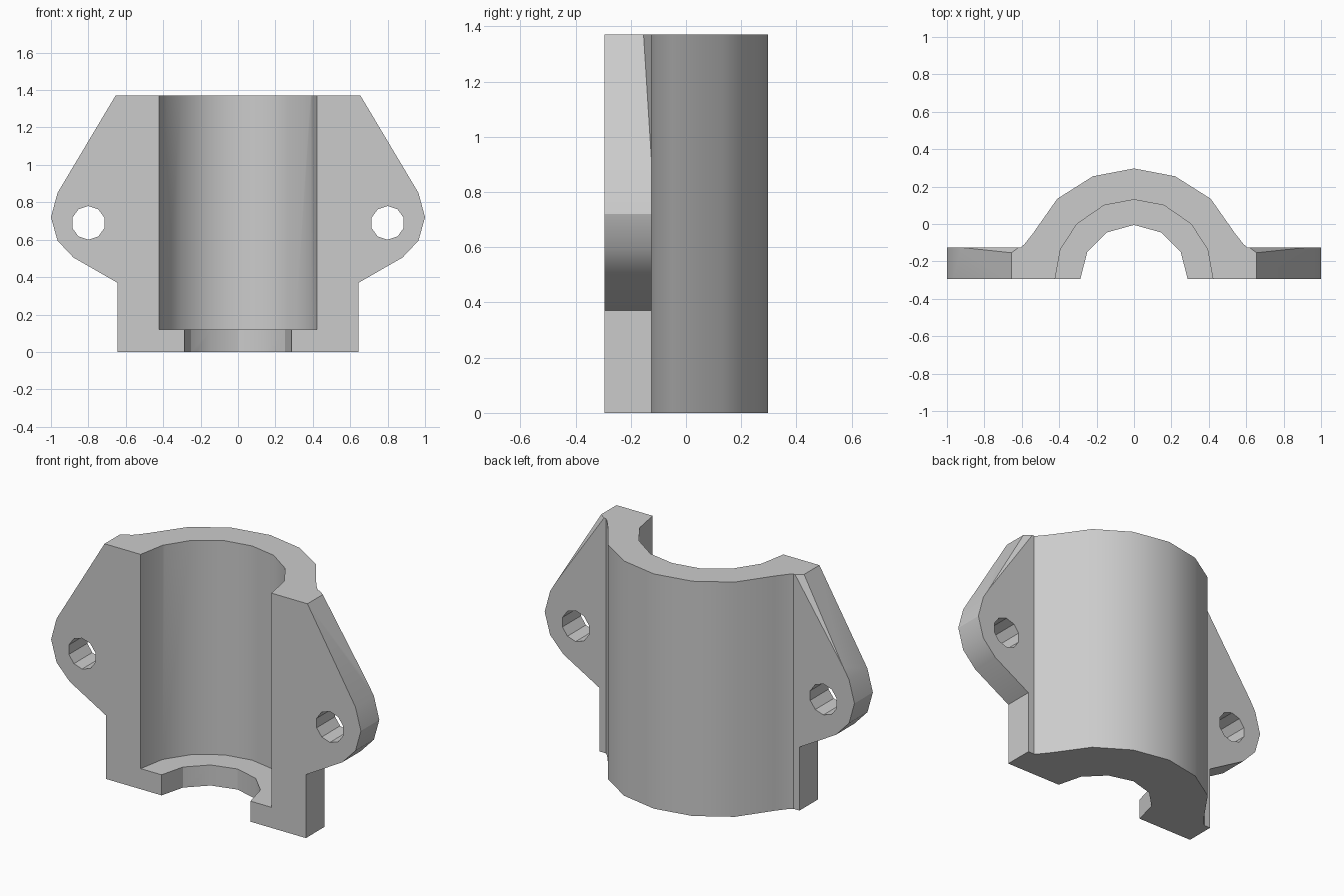
import bpy, bmesh, math
from mathutils import Vector

cube = bpy.data.objects.get("Cube")
if cube:
    bpy.data.objects.remove(cube, do_unlink=True)

FRONT, BACK, TOP, LEDGE = -0.295, -0.125, 1.37, 0.12

grey = bpy.data.materials.new("light_grey")
grey.use_nodes = True
colour = (0.6, 0.6, 0.6, 1)
grey.diffuse_color = colour
grey.node_tree.nodes["Principled BSDF"].inputs["Base Color"].default_value = colour


def mirrored(half):
    """Complete a half outline, listed from the centre line outwards."""
    return half + [(-x, v) for x, v in reversed(half) if x > 0]


def prism(name, outline, axis, start, end):
    """Extrude a 2D outline along y or z."""
    bm = bmesh.new()
    place = (lambda u, v: (u, v, start)) if axis == "z" else (lambda u, v: (u, start, v))
    face = bm.faces.new([bm.verts.new(place(u, v)) for u, v in outline])
    grown = bmesh.ops.extrude_face_region(bm, geom=[face])["geom"]
    step = Vector((0, 0, end - start)) if axis == "z" else Vector((0, end - start, 0))
    bmesh.ops.translate(bm, vec=step, verts=[g for g in grown if isinstance(g, bmesh.types.BMVert)])
    bmesh.ops.recalc_face_normals(bm, faces=bm.faces)
    mesh = bpy.data.meshes.new(name)
    bm.to_mesh(mesh)
    bm.free()
    mesh.materials.append(grey)
    obj = bpy.data.objects.new(name, mesh)
    bpy.context.collection.objects.link(obj)
    return obj


def combine(target, tool, operation):
    """Apply a boolean and discard the tool."""
    mod = target.modifiers.new(operation, "BOOLEAN")
    mod.operation, mod.object, mod.solver = operation, tool, "EXACT"
    bpy.context.view_layer.objects.active = target
    bpy.ops.object.modifier_apply(modifier=mod.name)
    bpy.data.objects.remove(tool, do_unlink=True)


# Curved outer shell
shell = prism("clamp_half", mirrored([
    (0, 0.297), (0.22, 0.255), (0.41, 0.135), (0.54, -0.05),
    (0.585, -0.107), (0.605, BACK), (0.605, FRONT)]), "z", 0, TOP)

# Flat flange with pointed ears
flange = prism("flange", mirrored([
    (0, 0), (0.645, 0), (0.645, 0.37), (0.88, 0.505), (0.965, 0.595),
    (1, 0.72), (0.965, 0.85), (0.655, TOP), (0, TOP)]), "y", FRONT, BACK)

# Shallow bevels on the upper back corners of the flange
bm = bmesh.new()
bm.from_mesh(flange.data)
for side in (1, -1):
    bmesh.ops.bisect_plane(
        bm, geom=bm.verts[:] + bm.edges[:] + bm.faces[:], dist=1e-5,
        plane_co=(side * 0.65, -0.15, TOP), plane_no=(side * 0.75, 1, 0.51), clear_outer=True)
    bmesh.ops.holes_fill(bm, edges=[e for e in bm.edges if e.is_boundary], sides=0)
bmesh.ops.recalc_face_normals(bm, faces=bm.faces)
bm.to_mesh(flange.data)
bm.free()
combine(shell, flange, "UNION")

# Wide bore, and the narrower throat below its ledge
bore = prism("bore", mirrored([
    (0, 0.13), (0.16, 0.10), (0.305, 0), (0.393, -0.135),
    (0.422, FRONT), (0.422, -0.5)]), "z", LEDGE, TOP + 0.2)
combine(shell, bore, "DIFFERENCE")
throat = prism("throat", mirrored([
    (0, -0.005), (0.145, -0.045), (0.25, -0.15),
    (0.287, FRONT), (0.287, -0.5)]), "z", -0.2, LEDGE + 0.1)
combine(shell, throat, "DIFFERENCE")

# Bolt holes through the ears
for side in (1, -1):
    ring = [2 * math.pi * (i + 0.5) / 10 for i in range(10)]
    hole = prism("bolt_hole", [(side * 0.8 + 0.09 * math.cos(a), 0.69 + 0.09 * math.sin(a))
                               for a in ring], "y", -0.5, 0.1)
    combine(shell, hole, "DIFFERENCE")

# Smooth the curved walls, keep the edges sharp
bpy.ops.object.select_all(action="DESELECT")
shell.select_set(True)
bpy.context.view_layer.objects.active = shell
bpy.ops.object.shade_smooth_by_angle(angle=math.radians(30))
